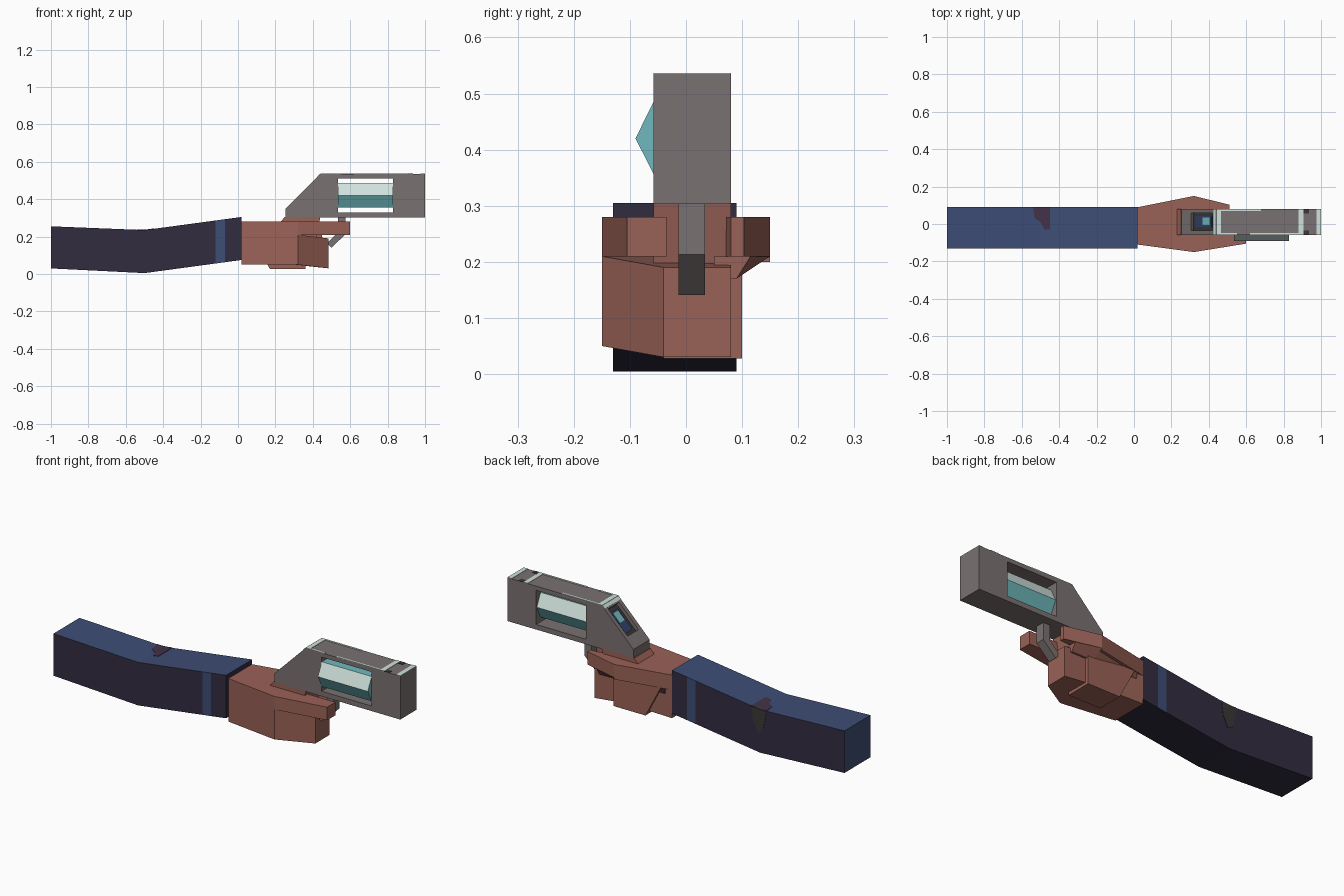
import bpy, bmesh, math

if "Cube" in bpy.data.objects:
    bpy.data.objects.remove(bpy.data.objects["Cube"])


def colour(name, r, g, b):
    m = bpy.data.materials.new(name)
    m.diffuse_color = [((c / 255 + 0.055) / 1.055) ** 2.4 for c in (r, g, b)] + [1]
    m.use_nodes = True
    m.node_tree.nodes["Principled BSDF"].inputs["Base Color"].default_value = m.diffuse_color
    return m


BLUE = colour("sleeve blue", 62, 77, 117)
PURPLE = colour("sleeve dark purple", 50, 44, 64)
PLUM = colour("patch plum", 66, 50, 72)
CHARCOAL = colour("charcoal", 58, 56, 54)
SKIN = colour("skin brown", 154, 98, 87)
GREY = colour("metal grey", 122, 113, 113)
MINT = colour("pale mint", 208, 226, 221)
TEAL = colour("teal", 112, 186, 190)
NAVY = colour("screen navy", 50, 66, 104)


def make(name, verts, faces, *mats):
    me = bpy.data.meshes.new(name)
    me.from_pydata(verts, [], faces)
    bm = bmesh.new()
    bm.from_mesh(me)
    bmesh.ops.recalc_face_normals(bm, faces=bm.faces)
    bm.to_mesh(me)
    bm.free()
    for m in mats:
        me.materials.append(m)
    ob = bpy.data.objects.new(name, me)
    bpy.context.collection.objects.link(ob)
    return ob


def loft(name, rings, *mats):
    """Skin a list of equal rings and cap both ends."""
    n = len(rings[0])
    verts = [v for r in rings for v in r]
    faces = [tuple(range(n)), tuple(range(len(verts) - n, len(verts)))]
    for k in range(len(rings) - 1):
        for i in range(n):
            j = (i + 1) % n
            faces.append((k * n + i, k * n + j, k * n + n + j, k * n + n + i))
    return make(name, verts, faces, *mats)


def side_prism(name, pts, y0, y1, mat):
    """Profile in x, z pushed along y."""
    return loft(name, [[(x, y, z) for x, z in pts] for y in (y0, y1)], mat)


def flat_prism(name, pts, low, high, mat):
    """Outline in x, y between two height functions."""
    return loft(name, [[(x, y, f(x)) for x, y in pts] for f in (low, high)], mat)


def box(name, x0, x1, y0, y1, z0, z1, mat):
    return side_prism(name, [(x0, z0), (x1, z0), (x1, z1), (x0, z1)], y0, y1, mat)


def cut(ob, cutter):
    mod = ob.modifiers.new("cut", 'BOOLEAN')
    mod.operation = 'DIFFERENCE'
    mod.solver = 'EXACT'
    mod.object = cutter
    bpy.context.view_layer.objects.active = ob
    bpy.ops.object.modifier_apply(modifier=mod.name)
    bpy.data.objects.remove(cutter)


# Sleeve: bent box, blue on top and cuff end, with a stripe round the wrist
def sleeve_top(x):
    return 0.235 - 0.04 * (x + 0.5) if x < -0.5 else 0.235 + 0.135 * (x + 0.5)


def sleeve_low(x):
    return 0.005 - 0.05 * (x + 0.5) if x < -0.5 else 0.005 + 0.135 * (x + 0.5)


rings = [[(x, -0.13, sleeve_low(x)), (x, 0.09, sleeve_low(x)),
          (x, 0.09, sleeve_top(x)), (x, -0.13, sleeve_top(x))]
         for x in (-1, -0.5, -0.12, -0.07, 0.02)]
sleeve = loft("sleeve", rings, PURPLE, BLUE)
for p in sleeve.data.polygons:
    stripe = -0.12 < p.center.x < -0.07 and abs(p.normal.y) > 0.5
    if p.normal.z > 0.5 or p.normal.x < -0.5 or stripe:
        p.material_index = 1

# Elbow patch: on top and down the back side
for name, pts in (("elbow_patch_a", [(-0.54, 0.09), (-0.5, 0.09), (-0.5, 0.01), (-0.53, 0.03)]),
                  ("elbow_patch_b", [(-0.5, 0.09), (-0.45, 0.09), (-0.45, -0.03), (-0.48, -0.03),
                                     (-0.5, 0.01)])):
    flat_prism(name, pts, lambda x: sleeve_top(x) - 0.002, lambda x: sleeve_top(x) + 0.002, PLUM)
side_prism("elbow_patch_side", [(-0.54, 0.235), (-0.45, 0.24), (-0.46, 0.17), (-0.49, 0.11),
                                (-0.52, 0.13)], 0.088, 0.092, CHARCOAL)

# Hand: upper palm, forefinger, thumb, curled fingers, heel and web
def level(z):
    return lambda x: z


flat_prism("upper_palm", [(0.02, -0.11), (0.32, -0.15), (0.32, 0.15), (0.02, 0.09)],
           level(0.2), level(0.28), SKIN)
flat_prism("forefinger", [(0.32, -0.15), (0.6, -0.105), (0.6, -0.035), (0.32, -0.035)],
           level(0.21), level(0.28), SKIN)
flat_prism("thumb", [(0.32, 0.15), (0.51, 0.103), (0.51, 0.08), (0.32, 0.06)],
           level(0.21), level(0.28), SKIN)
loft("thumb_base", [[(x, 0.05, 0.21), (x, y, 0.21), (x, 0.09, 0.17), (x, 0.05, 0.17)]
                    for x, y in ((0.06, 0.097), (0.32, 0.15), (0.45, 0.115))], SKIN)
flat_prism("curled_fingers", [(0.02, -0.11), (0.32, -0.15), (0.485, -0.04), (0.485, 0.08),
                              (0.3, 0.08), (0.02, 0.09)],
           lambda x: 0.05 - max(0, x - 0.32) * 0.12,
           lambda x: 0.21 - max(0, x - 0.32) * 0.12, SKIN)
side_prism("palm_heel", [(0.08, 0.2), (0.17, 0.028), (0.36, 0.028), (0.36, 0.2)],
           -0.04, 0.1, SKIN)
side_prism("hand_web", [(0.22, 0.27), (0.25, 0.305), (0.44, 0.305), (0.42, 0.19), (0.22, 0.19)],
           -0.058, 0.08, SKIN)

# Gun body with a window through the sides and a recess in the sloping rear
body = side_prism("gun_body", [(0.255, 0.303), (0.255, 0.35), (0.44, 0.535), (1, 0.535),
                               (1, 0.303)], -0.058, 0.08, GREY)
cut(body, box("window_cutter", 0.535, 0.83, -0.2, 0.2, 0.33, 0.512, GREY))


def slope(x, d):
    """Point on the rear slope at x, sunk by d."""
    return (x + d * 0.707, x + 0.095 - d * 0.707)


def slope_plate(name, x0, x1, d0, d1, y0, y1, mat):
    return side_prism(name, [slope(x0, d0), slope(x1, d0), slope(x1, d1), slope(x0, d1)],
                      y0, y1, mat)


cut(body, slope_plate("recess_cutter", 0.305, 0.42, -0.05, 0.025, -0.035, 0.058, GREY))
slope_plate("screen_back", 0.306, 0.419, 0.019, 0.026, -0.034, 0.057, CHARCOAL)
slope_plate("screen", 0.318, 0.405, 0.014, 0.02, -0.015, 0.042, NAVY)
slope_plate("screen_glow", 0.358, 0.398, 0.011, 0.016, -0.005, 0.036, TEAL)
slope_plate("slope_trim", 0.426, 0.44, -0.002, 0.002, -0.058, 0.08, MINT)

# Worn paint on top of the gun
for i, (x0, x1, y0, y1, mat) in enumerate((
        (0.44, 0.465, -0.058, 0.08, MINT), (0.465, 0.55, -0.058, -0.048, MINT),
        (0.465, 0.68, 0.07, 0.08, MINT), (0.62, 0.88, -0.058, -0.048, MINT),
        (0.88, 0.905, -0.058, 0.08, MINT), (0.905, 0.935, 0.055, 0.08, CHARCOAL),
        (0.905, 0.935, -0.058, -0.035, CHARCOAL), (0.975, 1.0, -0.058, 0.08, MINT))):
    box("top_paint_%d" % i, x0, x1, y0, y1, 0.533, 0.537, mat)

# Energy cell: six-sided bar in the window, pale on the upper side facets
hexagon = [(-0.09, 0.42), (-0.057, 0.487), (0.042, 0.487), (0.075, 0.42),
           (0.042, 0.355), (-0.057, 0.355)]
cell = loft("energy_cell", [[(x, y, z) for y, z in hexagon] for x in (0.535, 0.83)], TEAL, MINT)
for p in cell.data.polygons:
    if 0.1 < p.normal.z < 0.9:
        p.material_index = 1

# Trigger guard: post and slanting bar
side_prism("trigger_guard", [(0.535, 0.305), (0.575, 0.305), (0.575, 0.213), (0.5, 0.141),
                             (0.475, 0.165), (0.535, 0.225)], -0.013, 0.034, GREY)
